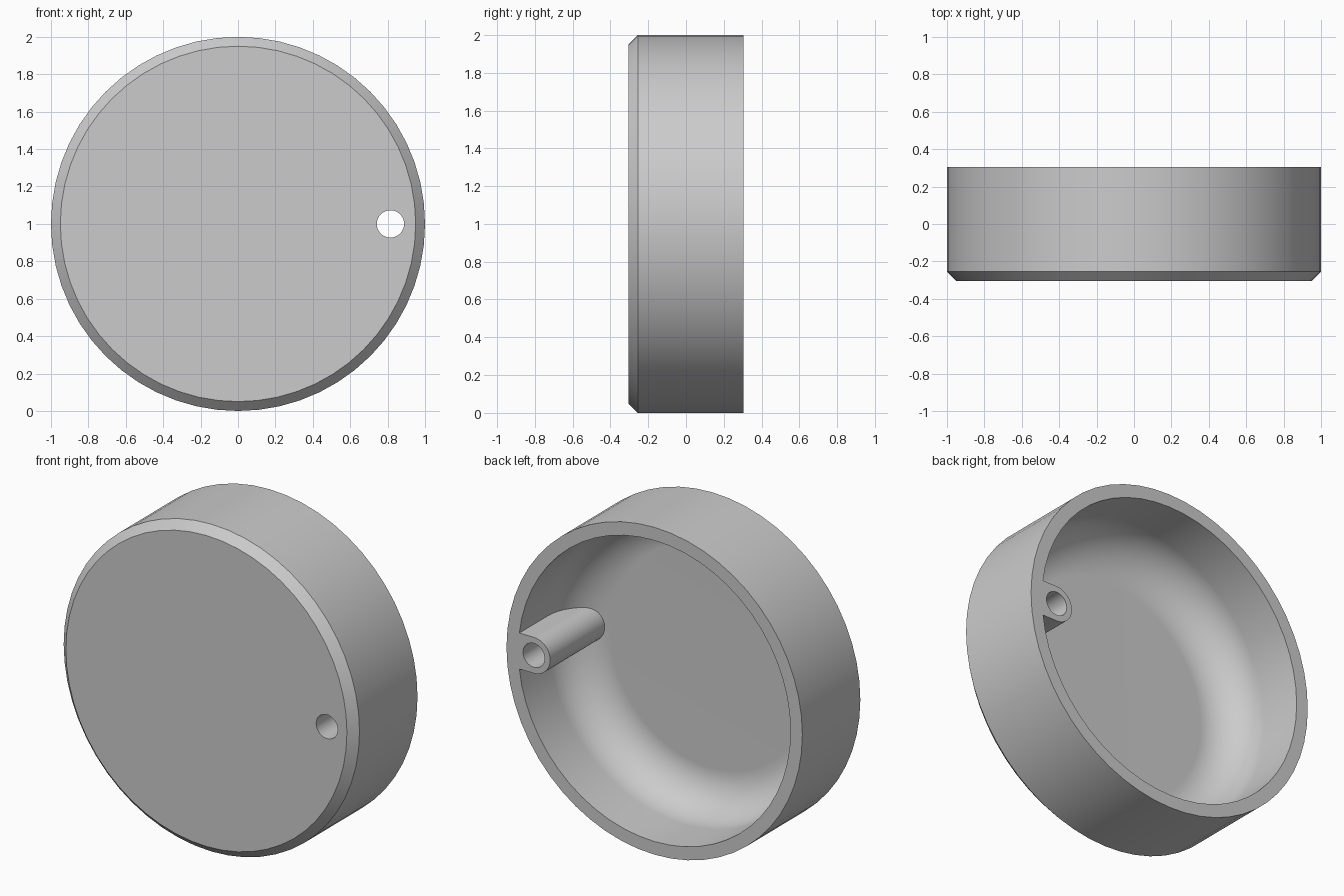
import bpy, bmesh
from math import sin, cos, pi, radians
from mathutils import Vector

cube = bpy.data.objects.get("Cube")
if cube:
    bpy.data.objects.remove(cube, do_unlink=True)

# Main sizes
FRONT, BACK = -0.305, 0.305
OUTER, WALL, CHAMFER, FILLET = 1.0, 0.08, 0.05, 0.25
PIN_X, PIN_R, HOLE_R = 0.815, 0.11, 0.073
CENTRE = Vector((0, 0, 1))

grey = bpy.data.materials.new("plain grey")
grey.use_nodes = True
colour = (0.6, 0.6, 0.6, 1)
grey.diffuse_color = colour
grey.node_tree.nodes["Principled BSDF"].inputs["Base Color"].default_value = colour


def finish(bm, name):
    bmesh.ops.recalc_face_normals(bm, faces=bm.faces)
    mesh = bpy.data.meshes.new(name)
    bm.to_mesh(mesh)
    bm.free()
    mesh.materials.append(grey)
    obj = bpy.data.objects.new(name, mesh)
    bpy.context.collection.objects.link(obj)
    return obj


def lathe(name, profile, steps):
    """Turn (radius, depth) points around the front-to-back axis."""
    bm = bmesh.new()
    verts = [bm.verts.new((r, y, CENTRE.z)) for r, y in profile]
    edges = [bm.edges.new(pair) for pair in zip(verts, verts[1:])]
    bmesh.ops.spin(bm, geom=verts + edges, cent=CENTRE, axis=(0, 1, 0),
                   angle=2 * pi, steps=steps)
    bmesh.ops.remove_doubles(bm, verts=bm.verts, dist=1e-4)
    return finish(bm, name)


def prism(name, outline, y0, y1):
    """Extrude an (x, z) outline from depth y0 to y1."""
    bm = bmesh.new()
    face = bm.faces.new([bm.verts.new((x, y0, z)) for x, z in outline])
    new = bmesh.ops.extrude_face_region(bm, geom=[face])["geom"]
    bmesh.ops.translate(bm, vec=(0, y1 - y0, 0),
                        verts=[v for v in new if isinstance(v, bmesh.types.BMVert)])
    return finish(bm, name)


def arc(radius, start, end, steps):
    angles = [radians(start + (end - start) * i / steps) for i in range(steps + 1)]
    return [(PIN_X + radius * cos(a), CENTRE.z + radius * sin(a)) for a in angles]


def combine(target, tool, operation):
    tool.hide_render = True
    mod = target.modifiers.new(operation.lower(), "BOOLEAN")
    mod.operation, mod.solver, mod.object = operation, "EXACT", tool
    bpy.context.view_layer.objects.active = target
    bpy.ops.object.modifier_apply(modifier=mod.name)
    bpy.data.objects.remove(tool, do_unlink=True)


# Round cup: chamfered front edge, hollow back with a rounded inner corner
inner, floor = OUTER - WALL, FRONT + WALL
corner = [(inner - FILLET * (1 - cos(a)), floor + FILLET * (1 - sin(a)))
          for a in (pi / 2 * i / 10 for i in range(11))]
profile = [(0, FRONT), (OUTER - CHAMFER, FRONT), (OUTER, FRONT + CHAMFER),
           (OUTER, BACK), (inner, BACK)] + corner + [(0, floor)]
cup = lathe("round_cup", profile, 56)

# Boss joined to the side wall
outline = [(0.96, CENTRE.z + PIN_R)] + arc(PIN_R, 90, 270, 20) + [(0.96, CENTRE.z - PIN_R)]
combine(cup, prism("boss", outline, FRONT + 0.045, BACK), "UNION")

# Hole through the boss and front
combine(cup, prism("hole_cutter", arc(HOLE_R, 0, 350, 35), FRONT - 0.1, BACK + 0.1),
        "DIFFERENCE")

# Smooth curved surfaces, crisp edges
bpy.ops.object.select_all(action="DESELECT")
cup.select_set(True)
bpy.context.view_layer.objects.active = cup
bpy.ops.object.shade_smooth_by_angle(angle=radians(30))
cup.modifiers.new("even_shading", "WEIGHTED_NORMAL").keep_sharp = True
